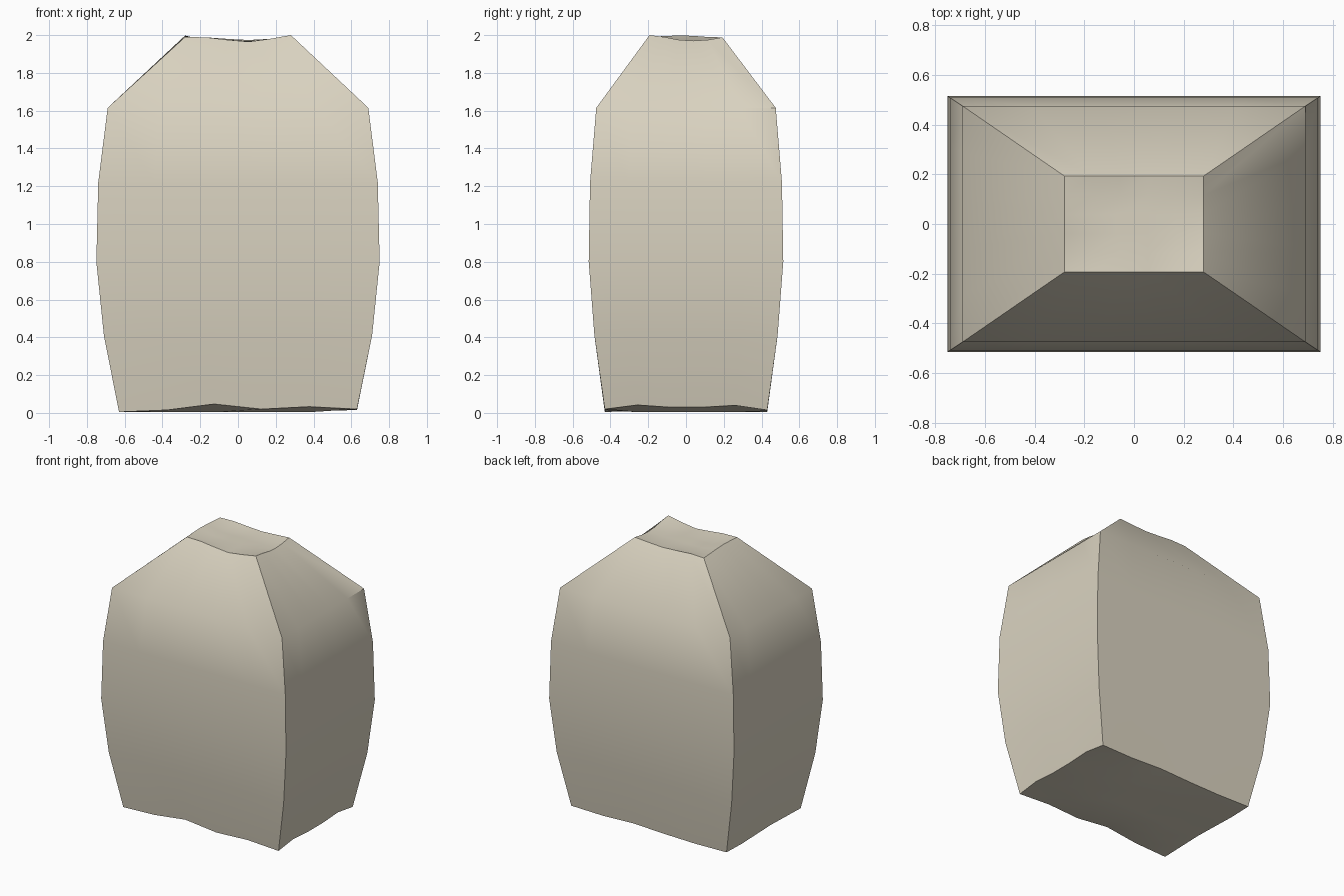
import bpy
import bmesh
import math

cube = bpy.data.objects.get("Cube")
if cube:
    bpy.data.objects.remove(cube, do_unlink=True)

# Warm stone colour
stone = bpy.data.materials.new("pale stone")
stone.use_nodes = True
colour = (0.70, 0.65, 0.53, 1)
stone.diffuse_color = colour
bsdf = stone.node_tree.nodes["Principled BSDF"]
bsdf.inputs["Base Color"].default_value = colour
bsdf.inputs["Roughness"].default_value = 0.9

# Rings of the block from bottom to top: height, half width, half depth
RINGS = [(0.01, 0.63, 0.43), (0.41, 0.71, 0.485), (0.80, 0.75, 0.515),
         (1.22, 0.74, 0.508), (1.615, 0.69, 0.475), (1.99, 0.28, 0.193)]
N = len(RINGS) - 1

# Uneven rim heights: front, back, left and right edges, then the inner area
BOTTOM = {"front": [0.005, 0.015, 0.047, 0.02, 0.033, 0.02],
          "back": [0.01, 0.005, 0.01, 0.02, 0.01, 0.015],
          "left": [0.02, 0.042, 0.03, 0.03, 0.04, 0.015],
          "right": [0.005, 0.01, 0.015, 0.01, 0.005, 0.01],
          "inner": 0.004}
TOP = {"front": [1.99, 1.988, 1.975, 1.965, 1.98, 2.0],
       "back": [1.985, 1.988, 1.98, 1.974, 1.98, 1.988],
       "left": [2.0, 1.99, 1.975, 1.97, 1.975, 1.988],
       "right": [1.99, 1.995, 1.998, 1.996, 1.99, 1.985],
       "inner": 1.968}


def rim_height(rim, i, j):
    """Height of an end face at grid column i and row j."""
    if j == 0:
        return rim["front"][i]
    if j == N:
        return rim["back"][i]
    if i == N:
        return rim["left"][j]
    if i == 0:
        return rim["right"][j]
    return rim["inner"]


# Block: a gridded cube fitted to the rings
bm = bmesh.new()
bmesh.ops.create_cube(bm, size=2)
bmesh.ops.subdivide_edges(bm, edges=bm.edges[:], cuts=N - 1, use_grid_fill=True)
for v in bm.verts:
    i, j, k = (round((c + 1) * N / 2) for c in v.co)
    z, half_x, half_y = RINGS[k]
    if k == 0:
        z = rim_height(BOTTOM, i, j)
    elif k == N:
        z = rim_height(TOP, i, j)
    v.co = (v.co.x * half_x, v.co.y * half_y, z)
bmesh.ops.recalc_face_normals(bm, faces=bm.faces[:])
mesh = bpy.data.meshes.new("stone_block")
bm.to_mesh(mesh)
bm.free()
mesh.materials.append(stone)

block = bpy.data.objects.new("stone_block", mesh)
bpy.context.collection.objects.link(block)
bpy.context.view_layer.objects.active = block
block.select_set(True)
bpy.ops.object.shade_smooth_by_angle(angle=math.radians(42))

# Short crease under the shoulder at the back left corner
for edge in mesh.edges:
    ends = [mesh.vertices[n].co for n in edge.vertices]
    if all(p.x > 0.68 and p.y > 0.27 and abs(p.z - RINGS[4][0]) < 0.01 for p in ends):
        edge.use_edge_sharp = True
